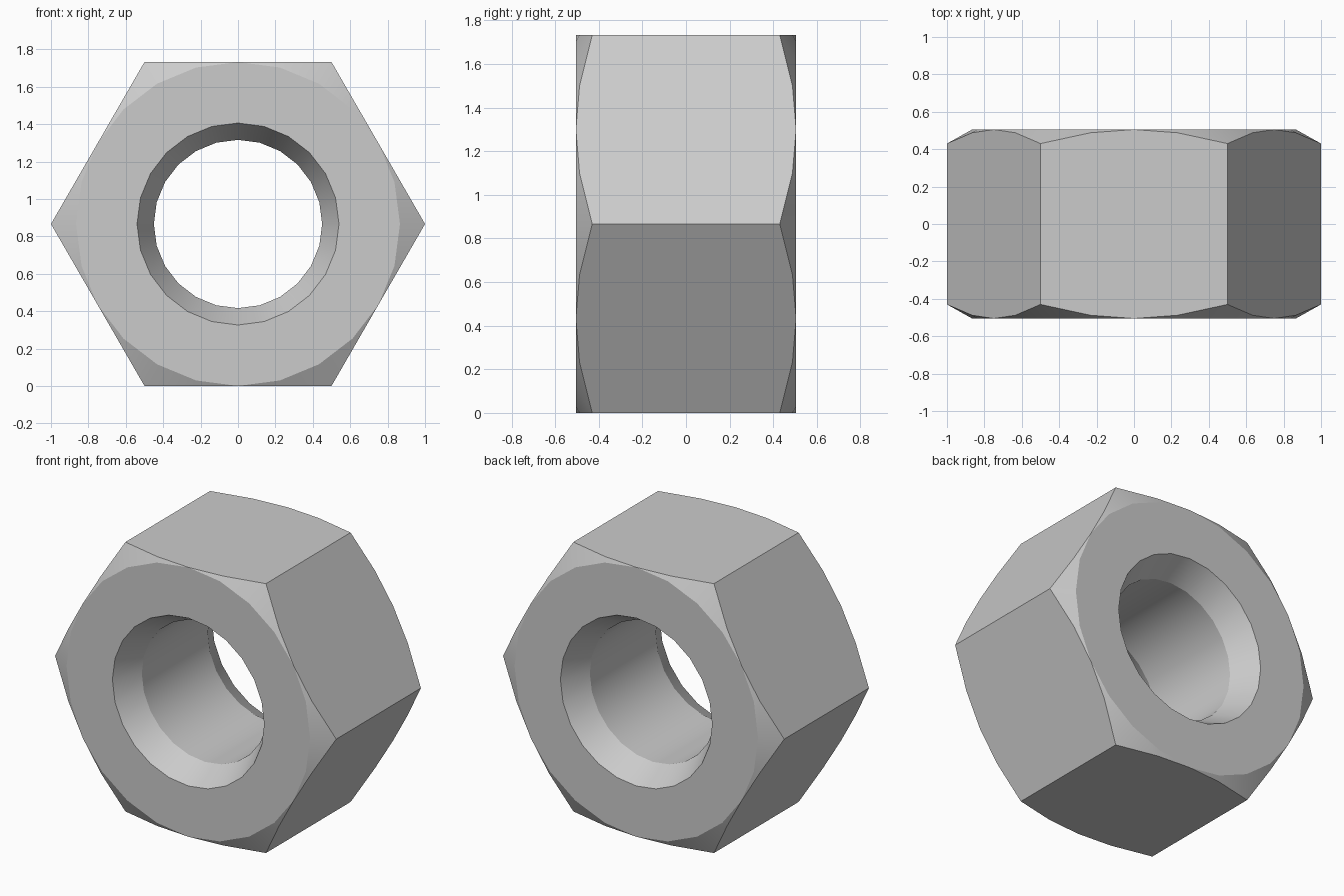
import bpy, bmesh, math

if "Cube" in bpy.data.objects:
    bpy.data.objects.remove(bpy.data.objects["Cube"])

SEG = 24                    # steps around the nut, four per flat
FLAT = math.sqrt(3) / 2     # centre to flat, with corners at radius 1
HALF = 0.505                # half thickness
DROP = 0.075                # chamfer depth at the corners


def hex_radius(a):
    rel = (a % (math.pi / 3)) - math.pi / 6
    return FLAT / math.cos(rel)


def section(a):
    """Closed cross-section (radius, y) at angle a."""
    r = hex_radius(a)
    edge = HALF - DROP * (r - FLAT) / (1 - FLAT)
    front = [(0.45, -0.335), (0.54, -HALF), (FLAT, -HALF), (r, -edge)]
    return front + [(q, -y) for q, y in reversed(front)]


# hex nut: sweep the section around the bore axis
bm = bmesh.new()
rings = []
for i in range(SEG):
    a = 2 * math.pi * i / SEG
    rings.append([bm.verts.new((r * math.cos(a), y, FLAT + r * math.sin(a)))
                  for r, y in section(a)])
for i in range(SEG):
    p, q = rings[i], rings[(i + 1) % SEG]
    for j in range(8):
        k = (j + 1) % 8
        bm.faces.new((p[j], p[k], q[k], q[j]))

# the chamfer closes to a point at the middle of each flat
bmesh.ops.remove_doubles(bm, verts=bm.verts, dist=1e-4)
bmesh.ops.recalc_face_normals(bm, faces=bm.faces)

mesh = bpy.data.meshes.new("hex_nut")
bm.to_mesh(mesh)
bm.free()
nut = bpy.data.objects.new("hex_nut", mesh)
bpy.context.collection.objects.link(nut)
bpy.context.view_layer.objects.active = nut
nut.select_set(True)
bpy.ops.object.shade_smooth_by_angle(angle=math.radians(22))
